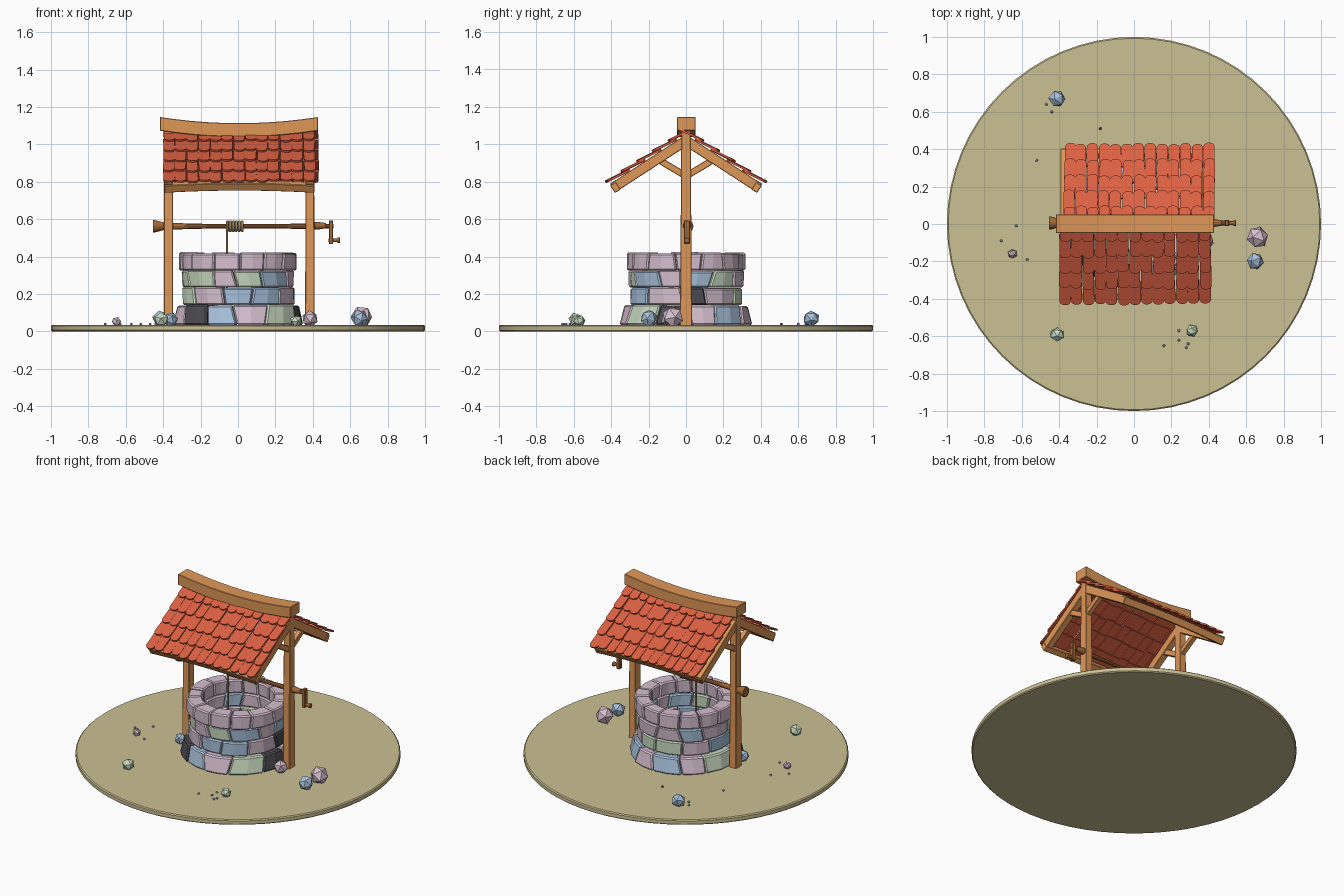
import bpy, bmesh, math, random
from math import sin, cos, pi, radians
from mathutils import Vector

if "Cube" in bpy.data.objects:
    bpy.data.objects.remove(bpy.data.objects["Cube"])

random.seed(4)
J = lambda a: random.uniform(-a, a)


def mat(name, r, g, b):
    m = bpy.data.materials.new(name)
    m.diffuse_color = [(c / 255) ** 2.2 for c in (r, g, b)] + [1]
    m.use_nodes = True
    m.node_tree.nodes["Principled BSDF"].inputs["Base Color"].default_value = m.diffuse_color
    return m


WOOD = mat("wood", 222, 150, 88)
DARKWOOD = mat("dark_wood", 160, 103, 58)
TILE = mat("tile", 218, 96, 68)
GROUND = mat("ground", 202, 190, 146)
ROPE = mat("rope", 196, 170, 125)
STONES = [mat("stone_pink", 213, 190, 206), mat("stone_green", 200, 217, 192),
          mat("stone_blue", 165, 190, 216), mat("stone_dark", 78, 78, 84)]


def loft(bm, rings, mi=0):
    """Skin a closed solid through a series of equal-sized rings."""
    vs = [[bm.verts.new(p) for p in r] for r in rings]
    n = len(vs[0])
    faces = [bm.faces.new(vs[0][::-1]), bm.faces.new(vs[-1])]
    for a, b in zip(vs, vs[1:]):
        for i in range(n):
            k = (i + 1) % n
            faces.append(bm.faces.new((a[i], a[k], b[k], b[i])))
    for f in faces:
        f.material_index = mi


def finish(name, bm, mats, bevel=0, smooth=False):
    bmesh.ops.recalc_face_normals(bm, faces=bm.faces)
    me = bpy.data.meshes.new(name)
    bm.to_mesh(me)
    bm.free()
    ob = bpy.data.objects.new(name, me)
    bpy.context.collection.objects.link(ob)
    for m in mats:
        me.materials.append(m)
    if bevel:
        b = ob.modifiers.new("bevel", 'BEVEL')
        b.width, b.segments = bevel, 1
    if smooth:
        bpy.context.view_layer.objects.active = ob
        ob.select_set(True)
        bpy.ops.object.shade_smooth_by_angle(angle=radians(35))
        ob.select_set(False)
    return ob


def lathe(bm, prof, axis, c=(0, 0, 0), n=10):
    """Rings of (position, radius) along the x or z axis."""
    rings = []
    for t, r in prof:
        ring = []
        for i in range(n):
            u, v = r * cos(2 * pi * i / n), r * sin(2 * pi * i / n)
            p = (t, u, v) if axis == 'x' else (u, v, t)
            ring.append(Vector(c) + Vector(p))
        rings.append(ring)
    loft(bm, rings)


def beam_yz(bm, x, w, p0, p1, h):
    """Timber lying in a y-z plane, w wide in x and h deep."""
    d = (Vector(p1) - Vector(p0)).normalized()
    n = Vector((-d.y, d.x)) * h / 2
    rings = []
    for p in (Vector(p0), Vector(p1)):
        a, b = p + n, p - n
        rings.append([(x - w / 2, *a), (x + w / 2, *a), (x + w / 2, *b), (x - w / 2, *b)])
    loft(bm, rings)


# ground disc
bm = bmesh.new()
lathe(bm, [(0, .993), (.006, 1), (.029, 1), (.035, .993)], 'z', n=64)
finish("ground_disc", bm, [GROUND], smooth=True)

# stone courses: z0, z1, outer radius bottom/top, colour sequence starting at the back
courses = [(.035, .140, .350, .325, "201032013020"),
           (.140, .233, .302, .302, "10210220301"),
           (.235, .325, .302, .306, "020110120210"),
           (.325, .420, .312, .312, "00000000000000")]
for ci, (z0, z1, rb, rt, cols) in enumerate(courses):
    bm = bmesh.new()
    n = len(cols)
    loose = .05 if ci == 3 else .09
    lo, hi = [], []
    for i in range(n):
        a = pi / 2 + 2 * pi * i / n + J(loose)
        s = J(.05 if ci < 3 else .02)
        lo.append(a - s)
        hi.append(a + s)
    lo.append(lo[0] + 2 * pi)
    hi.append(hi[0] + 2 * pi)
    for i, c in enumerate(cols):
        dr, dz, g = J(.007), J(.004), .004
        rings = []
        for t in (0, .5, 1):
            a = lo[i] + g + (lo[i + 1] - lo[i] - 2 * g) * t
            b = hi[i] + g + (hi[i + 1] - hi[i] - 2 * g) * t
            rings.append([(r * cos(q), r * sin(q), z) for r, q, z in
                          ((.225, a, z0), (rb + dr, a, z0),
                           (rt + dr, b, z1 + dz), (.222, b, z1 + dz))])
        loft(bm, rings, int(c))
    finish(f"stone_course_{ci + 1}", bm, STONES, bevel=.008)

# posts, rafters and braces
for side, x in (("left", -.372), ("right", .384)):
    bm = bmesh.new()
    rings = []
    for z, w, d in ((.03, .025, .032), (1.08, .023, .025)):
        rings.append([(x - w, -d, z), (x + w, -d, z), (x + w, d, z), (x - w, d, z)])
    loft(bm, rings)
    finish(side + "_post", bm, [WOOD], bevel=.003)
    bm = bmesh.new()
    for s in (-1, 1):
        beam_yz(bm, x, .044, (0, 1.02), (s * .39, .767), .054)
        beam_yz(bm, x, .032, (0, .83), (s * .16, .925), .036)
    finish(side + "_rafters_and_braces", bm, [WOOD], bevel=.003)

# sagging ridge beam
XS = [-1 + i / 5 for i in range(11)]
bm = bmesh.new()
rings = []
for t in XS:
    x, z = .005 + .423 * t, 1.04 + .033 * t * t
    rings.append([(x, -.048, z), (x, .052, z), (x, .052, z + .073), (x, -.048, z + .073)])
loft(bm, rings)
finish("ridge_beam", bm, [WOOD], bevel=.003)

# arched eave beams
sl = radians(33)
for name, s in (("front", -1), ("back", 1)):
    bm = bmesh.new()
    rings = []
    for t in XS:
        x, z, ring = .008 + .4 * t, .782 - .012 * t * t, []
        for u, v in ((-.018, -.025), (.018, -.025), (.018, .022), (-.018, .022)):
            ring.append((x, s * (.378 + u * cos(sl) + v * sin(sl)),
                         z - u * sin(sl) + v * cos(sl)))
        rings.append(ring)
    loft(bm, rings)
    finish(name + "_eave_beam", bm, [WOOD], bevel=.003)

# overlapping round-ended roof tiles
COLS, ROWS, L = 13, 5, .135
for name, s, xa, xb in (("front", -1, -.40, .41), ("back", 1, -.375, .43)):
    bm = bmesh.new()
    for r in range(ROWS):
        for c in range(COLS):
            w = (xb - xa) / COLS
            x = xa + w * (c + .5) + J(.004)
            hw, end = w / 2 - .001, .10 * (r + 1) - .005 + J(.006)
            skew, lift = J(.003), J(.002)
            rings = []
            for h in (0, .011):
                ring = []
                for u, v in ((-1, 0), (1, 0), (1, .86), (.75, .95), (.3, 1),
                             (-.3, 1), (-.75, .95), (-1, .86)):
                    d = end - L + L * v                       # distance down the slope
                    k = .001 + .016 * v + lift + h            # height over the rafters
                    ring.append((x + u * hw + skew * v, s * (d * cos(sl) + k * sin(sl)),
                                 1.052 - d * sin(sl) + k * cos(sl)))
                rings.append(ring)
            loft(bm, rings)
    finish(name + "_roof_tiles", bm, [TILE])

# winch axle with flared end
bm = bmesh.new()
lathe(bm, [(-.455, .034), (-.445, .035), (-.395, .021), (-.25, .015), (-.07, .012),
           (.04, .012), (.2, .012), (.36, .016), (.42, .014), (.51, .012)],
      'x', (0, .005, .562))
finish("winch_axle", bm, [DARKWOOD], smooth=True)

# crank
bm = bmesh.new()
lathe(bm, [(.41, .022), (.425, .022), (.47, .015)], 'x', (0, .005, .565))
beam_yz(bm, .497, .022, (.005, .592), (.005, .468), .032)
lathe(bm, [(.485, .011), (.53, .011), (.533, .016), (.545, .016)], 'x', (0, .005, .487))
finish("crank", bm, [DARKWOOD], bevel=.002)

# rope coil and hanging rope
bm = bmesh.new()
prof = []
for i in range(6):
    x = -.064 + i * .0158
    prof += [(x, .025), (x + .004, .032), (x + .0115, .032), (x + .0155, .025)]
lathe(bm, prof, 'x', (0, .005, .562), 14)
lathe(bm, [(.20, .005), (.565, .005)], 'z', (-.058, -.024, 0), 8)
finish("rope", bm, [ROPE])

# scattered rocks: x, y, radius, colour
rocks = [(.66, -.07, .060, 0), (.65, -.20, .048, 2), (-.41, .67, .046, 2),
         (-.41, -.59, .040, 1), (.31, -.57, .032, 1), (-.65, -.16, .026, 0),
         (.385, -.09, .046, 0), (-.36, -.10, .038, 2)]
pebbles = [(-.63, -.01), (-.71, -.09), (-.57, -.19), (-.52, .34), (-.18, .51), (-.44, .60),
           (-.47, .64), (.24, -.57), (.24, -.62), (.29, -.64), (.28, -.66), (.16, -.65)]
rocks += [(x, y, .008, 3 if y > .5 > .505 - y and x > -.2 else 2) for x, y in pebbles]
for i, (x, y, r, c) in enumerate(rocks):
    bm = bmesh.new()
    bmesh.ops.create_icosphere(bm, subdivisions=1, radius=r)
    for v in bm.verts:
        v.co *= 1 + J(.08)
    ob = finish(f"{'rock' if r > .01 else 'pebble'}_{i + 1}", bm, [STONES[c]])
    ob.location = (x, y, .033 + r * .75)
    ob.rotation_euler = (J(3), J(3), J(3))
